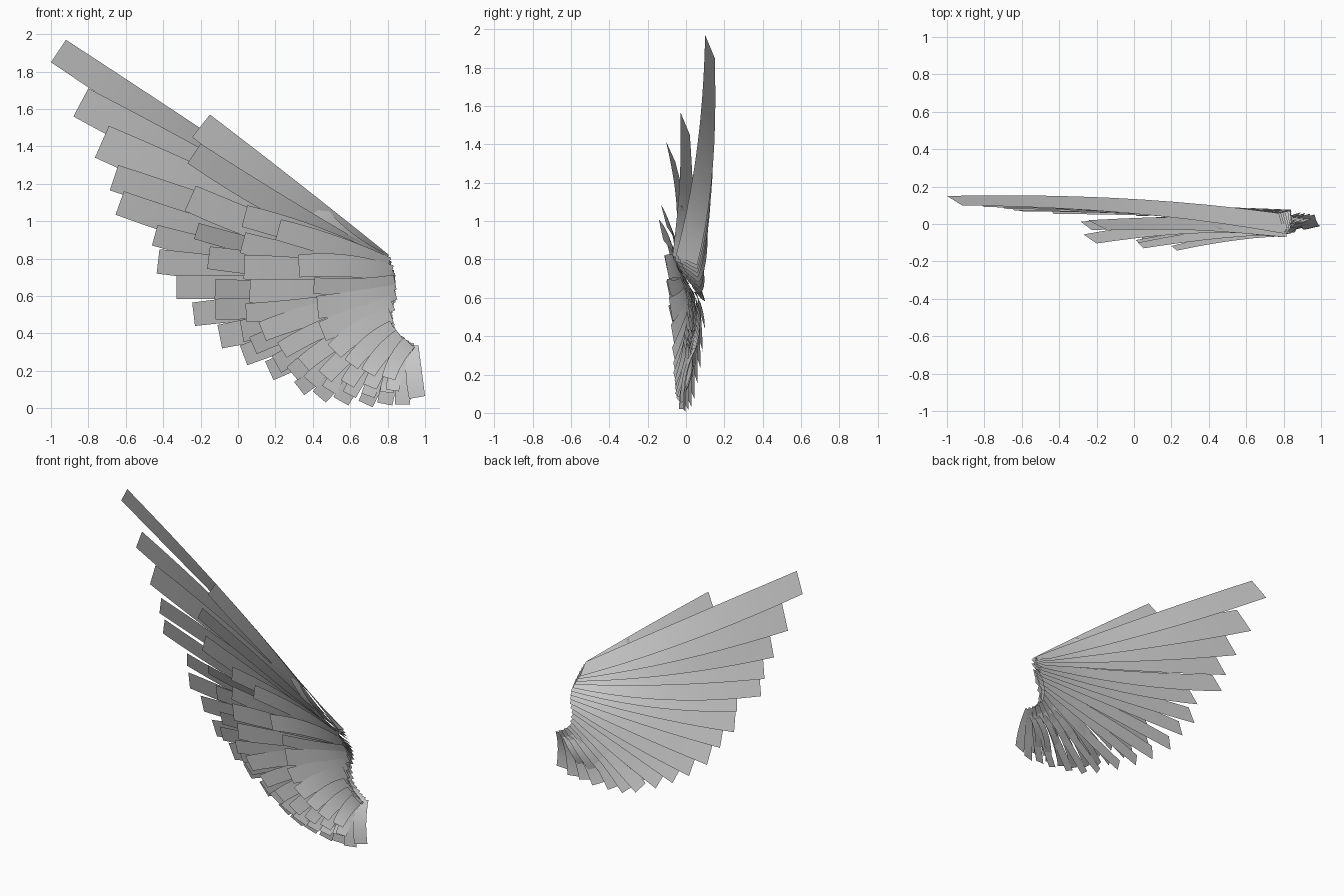
import bpy, bmesh, math
from mathutils import Vector

cube = bpy.data.objects.get("Cube")
if cube:
    bpy.data.objects.remove(cube, do_unlink=True)

# Single feather colour
grey = bpy.data.materials.new("feather grey")
grey.use_nodes = True
colour = (0.64, 0.64, 0.64, 1)
grey.diffuse_color = colour
grey.node_tree.nodes["Principled BSDF"].inputs["Base Color"].default_value = colour

# Edge of the wing where the feathers are rooted (x, z, y), shoulder to tail end
ROOTS = [Vector(p) for p in ((0.79, 0.795, -0.025), (0.815, 0.745, -0.01), (0.84, 0.68, 0.01),
                             (0.84, 0.61, 0.03), (0.815, 0.53, 0.04), (0.825, 0.44, 0.035),
                             (0.875, 0.38, 0.025), (0.935, 0.335, 0.015))]


def root_at(t):
    f = max(0, min(t, 1)) * (len(ROOTS) - 1)
    i = min(int(f), len(ROOTS) - 2)
    return ROOTS[i].lerp(ROOTS[i + 1], f - i)


def add_feather(bm, root, root_y, tip_row, root_width, rise, hump, root_twist, tip_twist,
                segments=10):
    """One curved, flat feather ending in a square tip."""
    low, high, tip_y = Vector(tip_row[0:2]), Vector(tip_row[2:4]), tip_row[4]
    tip, edge = (low + high) / 2, high - low
    outward = Vector((-edge.y, edge.x)).normalized()
    bend = tip - outward * (tip - root).length * 0.5
    previous = None
    for k in range(segments + 1):
        s = k / segments
        centre = root * (1 - s) ** 2 + bend * 2 * s * (1 - s) + tip * s * s
        along = (bend - root) * (1 - s) + (tip - bend) * s
        across = Vector((along.y, -along.x)).normalized()
        width = root_width * (1 - s) ** 2 + edge.length * (2.3 * s * (1 - s) + s * s)
        y = root_y + (tip_y - root_y) * rise(s) + hump * math.sin(math.pi * s)
        twist = root_twist + (tip_twist - root_twist) * s
        pair = []
        for side in (-1, 1):
            p = centre + across * side * width / 2
            pair.append(bm.verts.new((p.x, y - side * twist, p.y)))
        if previous:
            bm.faces.new((previous[0], previous[1], pair[1], pair[0]))
        previous = pair


def feather_layer(name, rows, start, end, offset, root_width, rise, hump,
                  shoulder_twist, tip_twist):
    bm = bmesh.new()
    for i, row in enumerate(rows):
        f = i / (len(rows) - 1)
        root = root_at(start + (end - start) * f)
        # The leading feathers are rolled forward most, the tail lies flat
        root_twist = 0.008 + (shoulder_twist - 0.008) * max(0, 1 - 1.8 * f)
        add_feather(bm, root.xy, root.z + offset, row, root_width, rise, hump,
                    root_twist, tip_twist * (1 - 0.6 * f))
    # Front side faces -y
    for f in bm.faces:
        f.normal_update()
        if f.normal.y > 0:
            f.normal_flip()
    mesh = bpy.data.meshes.new(name)
    bm.to_mesh(mesh)
    bm.free()
    for f in mesh.polygons:
        f.use_smooth = True
    mesh.materials.append(grey)
    obj = bpy.data.objects.new(name, mesh)
    bpy.context.collection.objects.link(obj)


def level_out(s):
    return 1 - (1 - s) ** 2.3


def curl(s):
    return s ** 1.6


# Each feather: two tip corners (x, z, x, z) and the depth of the tip
primary = [
    (-1.0, 1.85, -0.92, 1.97, 0.125), (-0.88, 1.56, -0.80, 1.71, 0.115),
    (-0.765, 1.34, -0.69, 1.51, 0.105), (-0.685, 1.165, -0.64, 1.30, 0.095),
    (-0.655, 1.035, -0.61, 1.16, 0.09), (-0.46, 0.87, -0.43, 0.98, 0.075),
    (-0.435, 0.72, -0.42, 0.85, 0.075), (-0.33, 0.585, -0.33, 0.71, 0.08),
    (-0.23, 0.44, -0.245, 0.565, 0.08), (-0.085, 0.32, -0.11, 0.445, 0.07),
    (0.05, 0.23, 0.01, 0.335, 0.06), (0.19, 0.15, 0.145, 0.25, 0.045),
    (0.355, 0.07, 0.30, 0.14, 0.03), (0.47, 0.03, 0.40, 0.09, 0.015),
    (0.59, 0.015, 0.51, 0.06, 0.0), (0.72, 0.005, 0.645, 0.04, -0.015),
    (0.825, 0.015, 0.745, 0.03, -0.02), (0.92, 0.02, 0.84, 0.02, -0.025),
    (1.0, 0.065, 0.915, 0.05, -0.02)]

secondary = [
    (-0.245, 1.45, -0.15, 1.57, -0.005), (-0.27, 1.31, -0.20, 1.415, -0.08),
    (-0.285, 1.055, -0.225, 1.19, -0.01), (-0.235, 0.905, -0.21, 0.99, -0.01),
    (-0.165, 0.745, -0.15, 0.865, -0.01), (-0.125, 0.585, -0.12, 0.69, -0.01),
    (-0.12, 0.475, -0.12, 0.585, -0.01), (0.03, 0.355, 0.01, 0.47, 0.0),
    (0.10, 0.29, 0.06, 0.38, 0.0), (0.23, 0.19, 0.18, 0.28, 0.0),
    (0.32, 0.15, 0.26, 0.22, -0.01), (0.42, 0.11, 0.35, 0.17, -0.02),
    (0.53, 0.07, 0.45, 0.12, -0.03), (0.63, 0.055, 0.56, 0.09, -0.035),
    (0.73, 0.055, 0.66, 0.08, -0.04), (0.83, 0.08, 0.76, 0.09, -0.04)]

tertiary = [
    (0.40, 1.04, 0.46, 1.085, -0.01), (0.02, 0.97, 0.05, 1.085, -0.115),
    (0.01, 0.83, 0.04, 0.94, -0.10), (0.03, 0.69, 0.035, 0.82, -0.10),
    (0.06, 0.565, 0.065, 0.69, -0.09), (0.045, 0.46, 0.04, 0.56, -0.08),
    (0.15, 0.36, 0.11, 0.46, -0.065), (0.26, 0.27, 0.21, 0.35, -0.055),
    (0.38, 0.20, 0.32, 0.27, -0.05), (0.50, 0.14, 0.43, 0.20, -0.05),
    (0.62, 0.11, 0.55, 0.15, -0.05), (0.74, 0.10, 0.67, 0.13, -0.05),
    (0.86, 0.09, 0.79, 0.10, -0.05)]

covert = [
    (0.20, 0.90, 0.23, 1.01, -0.13), (0.33, 0.70, 0.32, 0.82, -0.10),
    (0.40, 0.615, 0.41, 0.70, -0.09), (0.43, 0.48, 0.42, 0.60, -0.08),
    (0.47, 0.36, 0.43, 0.46, -0.07), (0.55, 0.27, 0.48, 0.34, -0.065),
    (0.64, 0.21, 0.57, 0.26, -0.06), (0.73, 0.17, 0.66, 0.21, -0.06),
    (0.84, 0.15, 0.77, 0.17, -0.055)]

# Four overlapping rows, from the back to the front
feather_layer("primary_feathers", primary, 0.0, 1.0, 0.028, 0.06, level_out, 0, 0.055, 0.025)
feather_layer("secondary_feathers", secondary, 0.0, 0.97, 0.0, 0.06, curl, 0.02, 0.045, 0.025)
feather_layer("tertiary_feathers", tertiary, 0.0, 0.95, -0.01, 0.06, curl, 0, 0.035, 0.016)
feather_layer("covert_feathers", covert, 0.08, 0.95, -0.025, 0.08, curl, 0, 0.025, 0.012)
